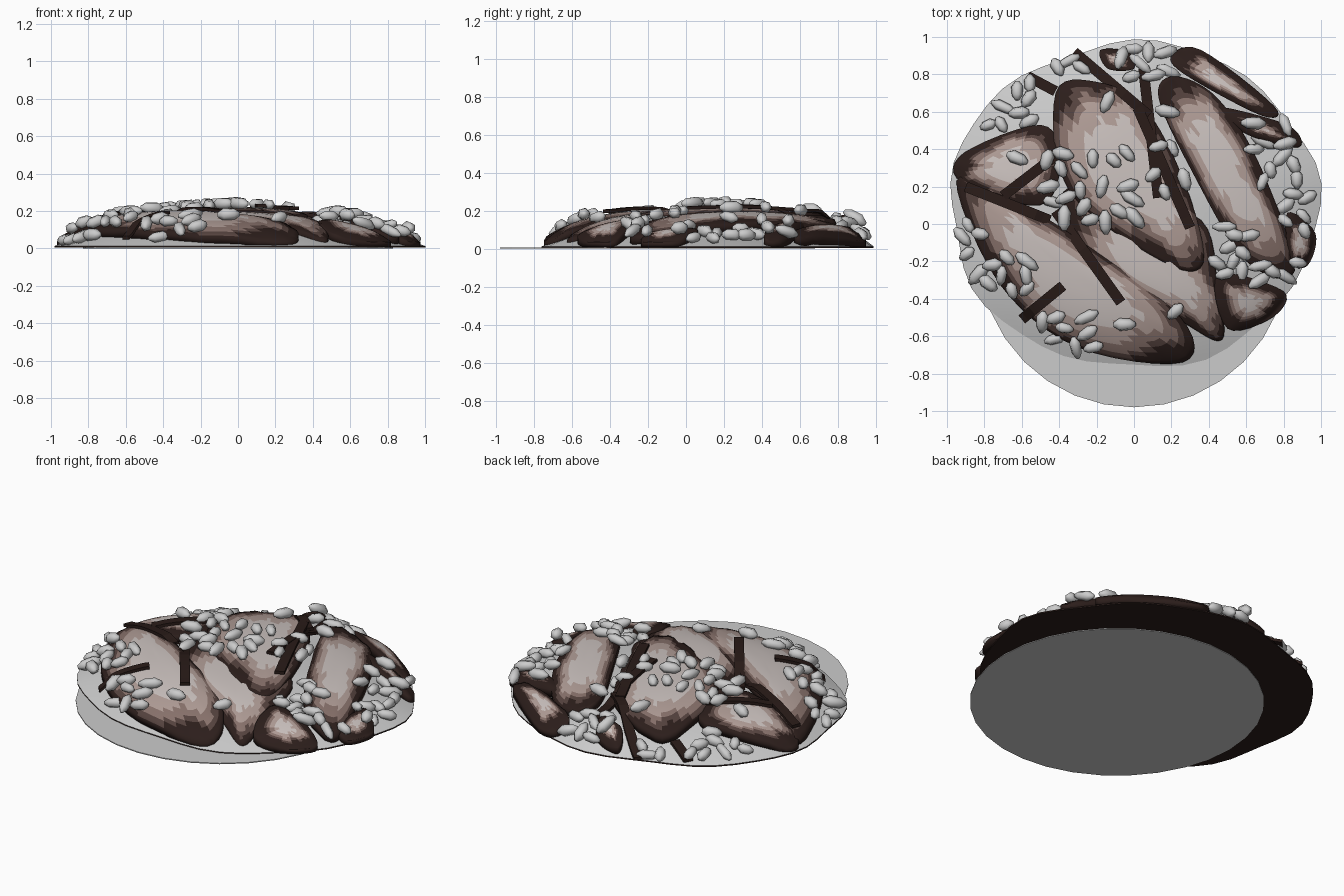
import bpy, math, random
from mathutils import Vector
from mathutils.bvhtree import BVHTree

if "Cube" in bpy.data.objects:
    bpy.data.objects.remove(bpy.data.objects["Cube"])

random.seed(7)
CY, RX, RY = 0.10, 0.985, 0.87         # footprint of the rice bed


def material(name, rgb):
    m = bpy.data.materials.new(name)
    m.diffuse_color = (*rgb, 1)
    m.use_nodes = True
    m.node_tree.nodes["Principled BSDF"].inputs["Base Color"].default_value = m.diffuse_color
    return m


MEAT = [material("meat_pale", (0.60, 0.54, 0.52)),
        material("meat_pink", (0.44, 0.34, 0.31)),
        material("meat_brown", (0.25, 0.17, 0.15)),
        material("meat_dark", (0.09, 0.055, 0.048)),
        material("meat_edge", (0.025, 0.013, 0.011))]
DARK = material("strip_dark", (0.022, 0.011, 0.009))
RICE = material("rice_grey", (0.8, 0.8, 0.8))
SURF_V, SURF_F = [], []                 # surface collected for resting toppings


def make(name, verts, faces, mats=(), idx=None, smooth=True, collect=True):
    me = bpy.data.meshes.new(name)
    me.from_pydata([tuple(v) for v in verts], [], faces)
    for m in mats:
        me.materials.append(m)
    if idx:
        me.polygons.foreach_set("material_index", idx)
    me.polygons.foreach_set("use_smooth", [smooth] * len(faces))
    me.update()
    ob = bpy.data.objects.new(name, me)
    bpy.context.collection.objects.link(ob)
    if collect:
        o = len(SURF_V)
        SURF_V.extend(Vector(v) for v in verts)
        SURF_F.extend([i + o for i in f] for f in faces)
    return ob


def radius(x, y):
    return math.hypot(x / RX, (y - CY) / RY)


def height(x, y, p=2.9, q=0.8):
    """Dome height; the slices use the default, the bed a gentler slope."""
    d = min(radius(x, y), 1)
    bump = 0.07 * math.exp(-((x - 0.02) ** 2 + (y - 0.84) ** 2) / 0.03)
    return (0.16 * (1 - d ** p) ** q * (1 - 0.1 * x)
            + bump * min(1, (1 - d) * 6))


def ring_faces(rings, n, first):
    """Quads between successive rings of n vertices."""
    return [(first + r * n + i, first + (r + 1) * n + i,
             first + (r + 1) * n + (i + 1) % n, first + r * n + (i + 1) % n)
            for r in range(rings - 1) for i in range(n)]


# flat base sheet
N = 32
make("base_sheet",
     [(0.83 * math.cos(2 * math.pi * i / N), -0.15 + 0.83 * math.sin(2 * math.pi * i / N), z)
      for z in (0.0, 0.006) for i in range(N)],
     [tuple(range(N))[::-1], tuple(range(N, 2 * N))]
     + [(i, (i + 1) % N, N + (i + 1) % N, N + i) for i in range(N)], smooth=False)

# rice bed: low dome with a slightly uneven outline and a dark underside
N = 48
verts = [(0, CY, height(0, CY))]
radii = [0.25, 0.5, 0.7, 0.82, 0.9, 0.96, 1.0]
for s in radii:
    for i in range(N):
        a = 2 * math.pi * i / N
        w = 1 + 0.016 * math.sin(5 * a + 1) + 0.012 * math.sin(9 * a)
        x, y = s * RX * math.cos(a), s * RY * math.sin(a) + CY
        verts.append((x * w, CY + (y - CY) * w, height(x, y, 2.3, 1) + 0.012))
for v in verts[-N:]:
    verts.append((v[0], v[1], 0.004))
faces = [(0, 1 + i, 1 + (i + 1) % N) for i in range(N)]
faces += ring_faces(len(radii) + 1, N, 1)
faces.append(tuple(range(len(verts) - N, len(verts)))[::-1])
bed = make("rice_bed", verts, faces, [RICE, MEAT[4]], [0] * (len(faces) - N - 1) + [1] * (N + 1))
for p in list(bed.data.polygons)[-N - 1:]:
    p.use_smooth = False


def smooth_outline(pts, sub=6):
    """Closed Catmull-Rom curve through the points."""
    p = [Vector(q) for q in pts]
    out, n = [], len(p)
    for i in range(n):
        a, b, c, d = p[i - 1], p[i], p[(i + 1) % n], p[(i + 2) % n]
        for k in range(sub):
            t = k / sub
            out.append(0.5 * (2 * b + (c - a) * t + (2 * a - 5 * b + 4 * c - d) * t * t
                              + (3 * b - a - 3 * c + d) * t ** 3))
    return out


def meat_slice(name, pts, lift=0.03, bulge=0.02, dark=0.0):
    """Domed slice draped over the bed, shading from pale centre to dark rim."""
    line = smooth_outline(pts)
    n = len(line)
    c = sum(line, Vector((0, 0))) / n
    verts = [(c.x, c.y, height(*c) + lift + bulge)]
    steps = [0.2, 0.35, 0.5, 0.6, 0.68, 0.75, 0.81, 0.87, 0.92, 0.96, 1.0]
    for s in steps:
        for i, q in enumerate(line):
            p = c.lerp(q, s)
            z = height(*p) + lift + bulge * (1 - s ** 4) + 0.005 * s ** 6 * math.sin(i * 1.9)
            verts.append((p.x, p.y, max(z, 0.035)))
    for v in verts[-n:]:
        verts.append((v[0], v[1], max(0.008, v[2] - 0.04)))
    # outlines are listed clockwise, so wind the quads the other way
    faces = [(0, 1 + (i + 1) % n, 1 + i) for i in range(n)]
    faces += [f[::-1] for f in ring_faces(len(steps) + 1, n, 1)]
    # dark bottom keeps the slice closed
    faces.append(tuple(range(len(verts) - n, len(verts))))
    ph = random.uniform(0, 6)
    idx = []
    for s in [0.1] + [(a + b) / 2 for a, b in zip(steps, steps[1:])] + [1.2]:
        for i in range(n):
            t = 2 * math.pi * i / n
            e = s + dark + 0.06 * math.sin(3 * t + ph) + 0.05 * math.sin(7 * t + 2 * ph)
            idx.append(sum(e > lim for lim in (0.55, 0.74, 0.84, 0.92)))
    make(name, verts, faces, MEAT, idx + [4])


# large overlapping slices
meat_slice("slice_centre_low", [(-0.38, 0.17), (-0.05, 0.12), (0.36, 0.02), (0.45, -0.35),
                                (0.47, -0.62), (0.25, -0.52), (-0.2, -0.25)], 0.018)
meat_slice("slice_centre", [(-0.42, 0.7), (-0.2, 0.76), (0.06, 0.62), (0.28, 0.2),
                            (0.37, -0.21), (0.15, -0.2), (-0.35, 0.18)], 0.038)
meat_slice("slice_front_left", [(-0.95, 0.23), (-0.65, 0.13), (-0.3, -0.08), (0.25, -0.5),
                                (0.26, -0.74), (-0.3, -0.66), (-0.72, -0.32)], 0.032)
meat_slice("slice_right", [(0.13, 0.68), (0.22, 0.79), (0.45, 0.67), (0.68, 0.3),
                           (0.86, -0.25), (0.6, -0.2), (0.3, 0.3)], 0.036, dark=0.06)
# small slices round the edge
meat_slice("slice_left", [(-0.91, 0.38), (-0.5, 0.53), (-0.39, 0.35), (-0.5, 0.1), (-0.92, 0.22)], dark=0.12)
meat_slice("slice_back_right", [(0.2, 0.9), (0.36, 0.93), (0.75, 0.63), (0.68, 0.58), (0.27, 0.8)], 0.04, dark=0.27)
meat_slice("slice_front_right", [(0.45, -0.27), (0.8, -0.36), (0.74, -0.5), (0.5, -0.56)], dark=0.25)
meat_slice("slice_right_edge", [(0.82, 0.06), (0.97, -0.05), (0.93, -0.22), (0.83, -0.2)], dark=0.3)
meat_slice("slice_back", [(-0.18, 0.93), (-0.03, 0.92), (0, 0.83), (-0.14, 0.83)], dark=0.35)
meat_slice("slice_far_right", [(0.42, 0.63), (0.82, 0.53), (0.88, 0.41), (0.6, 0.48)], dark=0.45)

tree = BVHTree.FromPolygons(SURF_V, SURF_F)


def drop(x, y):
    hit, normal, _, _ = tree.ray_cast(Vector((x, y, 2)), Vector((0, 0, -1)))
    if hit is None:
        return 0.01, Vector((0, 0, 1))
    return hit.z, normal if normal.z > 0 else -normal


# dark strips draped across the slices
def strip(a, b, w=0.028, t=0.018, n=12):
    a, b = Vector(a), Vector(b)
    d = (b - a).normalized()
    side = Vector((-d.y, d.x)) * w
    verts = []
    zs = [drop(*a.lerp(b, k / n))[0] for k in range(n + 1)]
    for k in range(n + 1):
        p = a.lerp(b, k / n)
        near = zs[max(0, k - 1):k + 2]
        z = sum(near) / len(near) + 0.004
        for s, h in ((-1, 0), (1, 0), (1, t), (-1, t)):
            verts.append((p.x + s * side.x, p.y + s * side.y, z + h))
    faces = [f[::-1] for f in ring_faces(n + 1, 4, 0)] + [(0, 1, 2, 3)[::-1], tuple(range(4 * n, 4 * n + 4))]
    make("dark_strip", verts, faces, [DARK], smooth=False, collect=False)


for a, b in [((-0.32, 0.92), (0.08, 0.58)), ((0.05, 0.83), (0.13, 0.14)),
             ((0.02, 0.62), (0.3, -0.02)), ((-0.4, 0.38), (-0.7, 0.15)),
             ((-0.42, 0.07), (-0.07, -0.42)), ((-0.38, -0.33), (-0.6, -0.51)),
             ((-0.57, 0.79), (-0.42, 0.71)), ((-0.9, 0.2), (-0.45, 0.02))]:
    strip(a, b)

# loose rice grains: six-sided, tapered at both ends
GV, GF, placed = [], [], []


def grain(x, y):
    z, nrm = drop(x, y)
    L, r = random.uniform(0.045, 0.072), random.uniform(0.029, 0.036)
    ang = random.uniform(0, math.pi)
    u = Vector((math.cos(ang), math.sin(ang), random.uniform(-0.2, 0.2)))
    u = (u - nrm * u.dot(nrm) * 0.8).normalized()
    v = nrm.cross(u).normalized()
    w = u.cross(v)
    c = Vector((x, y, z)) + nrm * r * 0.7
    o = len(GV)
    for t, s in ((-1, 0.3), (-0.5, 0.88), (0.45, 1), (1, 0.35)):
        for k in range(6):
            a = k * math.pi / 3
            p = c + u * t * L + (v * math.cos(a) + w * math.sin(a)) * r * s
            p.z = max(p.z, 0.006)
            GV.append(p)
    GF.extend(f[::-1] for f in ring_faces(4, 6, o))
    GF.extend([tuple(range(o, o + 6))[::-1], tuple(range(o + 18, o + 24))])


clusters = [(-0.72, 0.65, 11, 0.17, 0.14), (0.06, 0.88, 10, 0.13, 0.1), (-0.32, 0.86, 3, 0.12, 0.05),
            (-0.22, 0.18, 20, 0.25, 0.2), (0.2, 0.3, 5, 0.1, 0.13), (0.75, 0.38, 10, 0.13, 0.2),
            (0.88, 0.1, 7, 0.08, 0.14), (0.53, -0.14, 9, 0.09, 0.14), (0.75, -0.25, 5, 0.12, 0.06),
            (-0.7, -0.27, 9, 0.14, 0.13), (-0.35, -0.6, 9, 0.15, 0.11), (-0.87, -0.1, 4, 0.06, 0.1)]
for cx, cy, count, sx, sy in clusters:
    got = 0
    for _ in range(200):
        x, y = cx + random.uniform(-sx, sx), cy + random.uniform(-sy, sy)
        if radius(x, y) < 0.95 and all(math.hypot(x - p, y - q) > 0.07 for p, q in placed):
            placed.append((x, y))
            grain(x, y)
            got += 1
        if got == count:
            break
for x, y in [(0.22, -0.46), (-0.05, -0.53), (-0.62, 0.35), (-0.14, 0.65), (0.18, 0.6)]:
    grain(x, y)
make("rice_grains", GV, GF, [RICE], smooth=True, collect=False)
